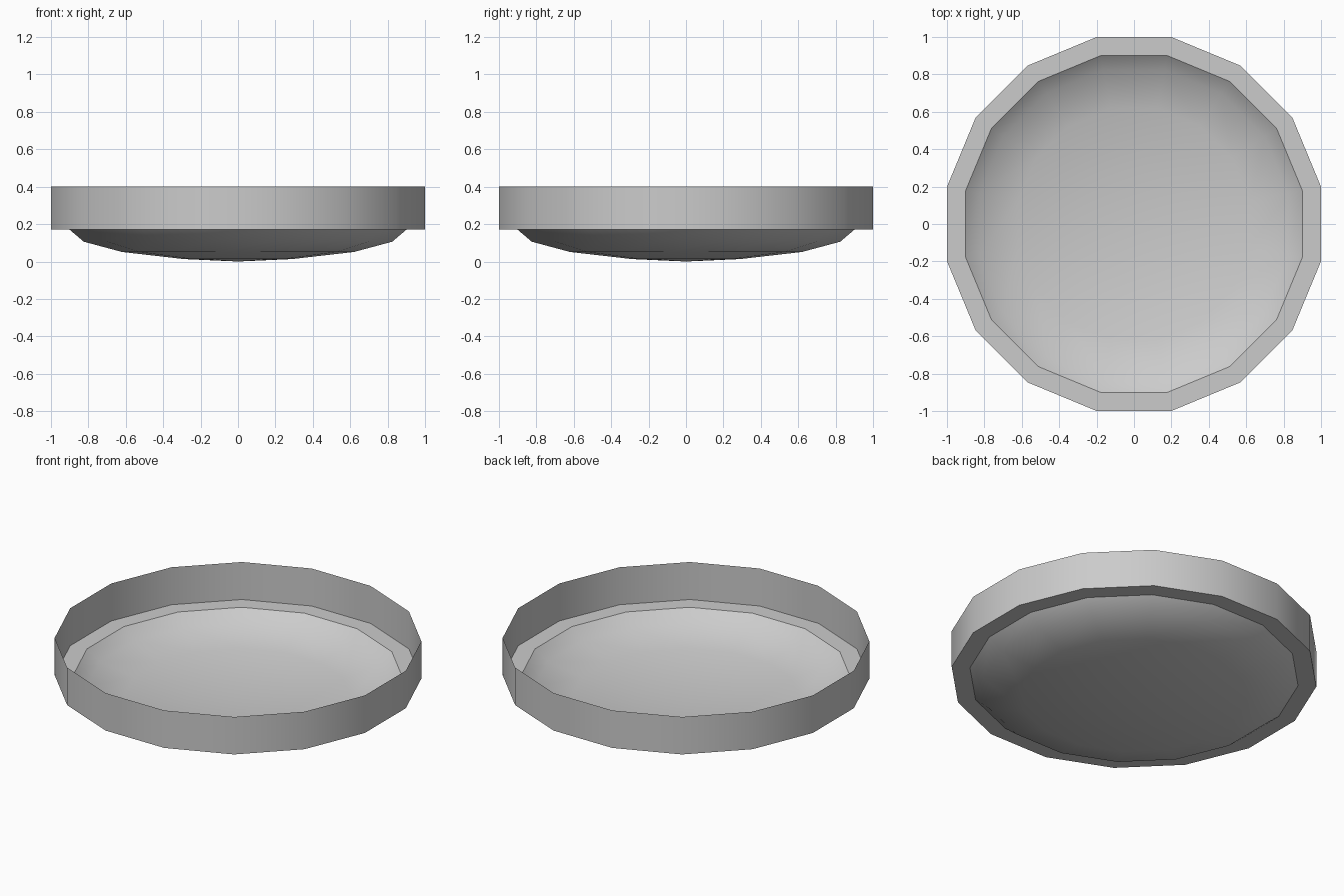
import bpy, bmesh, math

if "Cube" in bpy.data.objects:
    bpy.data.objects.remove(bpy.data.objects["Cube"])

SIDES = 16
FLAT = math.cos(math.pi / SIDES)  # flat-to-corner ratio of the polygon


def lathe(name, profile, pole_z=None):
    """Open 16-sided shell from (flat radius, z) pairs, optionally closed at a pole."""
    bm = bmesh.new()
    rings = []
    for r, z in profile:
        angles = [(i + 0.5) * math.tau / SIDES for i in range(SIDES)]
        rings.append([bm.verts.new((r / FLAT * math.cos(a), r / FLAT * math.sin(a), z)) for a in angles])
    for lo, hi in zip(rings, rings[1:]):
        for i in range(SIDES):
            j = (i + 1) % SIDES
            bm.faces.new((lo[i], lo[j], hi[j], hi[i]))
    if pole_z is not None:
        pole = bm.verts.new((0, 0, pole_z))
        for i in range(SIDES):
            bm.faces.new((pole, rings[0][(i + 1) % SIDES], rings[0][i]))
    me = bpy.data.meshes.new(name)
    bm.to_mesh(me)
    bm.free()
    ob = bpy.data.objects.new(name, me)
    bpy.context.collection.objects.link(ob)
    bpy.ops.object.select_all(action='DESELECT')
    ob.select_set(True)
    bpy.context.view_layer.objects.active = ob
    bpy.ops.object.shade_smooth_by_angle(angle=math.radians(40))
    return ob


# Shallow domed bottom, flat ledge and thin upright wall in one shell
lathe("dish", [(0.29, 0.013), (0.62, 0.051), (0.825, 0.106), (0.90, 0.17),
               (1.0, 0.17), (1.0, 0.40)], pole_z=0.0)
